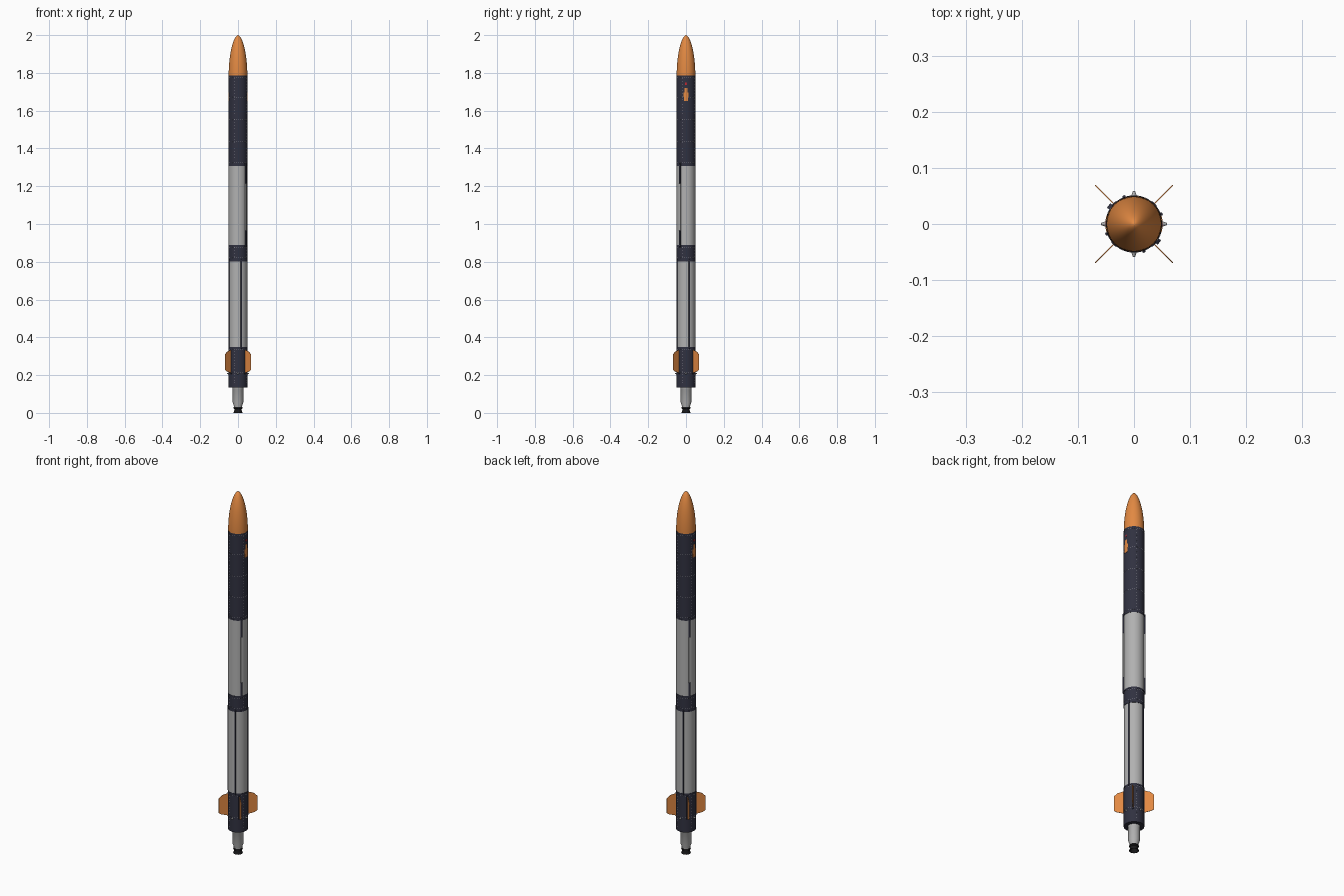
import bpy, bmesh, math
from mathutils import Matrix, Vector

cube = bpy.data.objects.get("Cube")
if cube:
    bpy.data.objects.remove(cube)


def material(name, rgb):
    m = bpy.data.materials.new(name)
    m.use_nodes = True
    m.diffuse_color = (*rgb, 1)
    m.node_tree.nodes["Principled BSDF"].inputs["Base Color"].default_value = (*rgb, 1)
    return m


ORANGE = material("orange", (0.76, 0.25, 0.055))
NAVY = material("dark navy", (0.03, 0.031, 0.052))
GREY = material("light grey", (0.44, 0.44, 0.44))
BLACK = material("black", (0.01, 0.01, 0.011))
WHITE = material("rivet white", (0.6, 0.6, 0.6))
RED = material("red", (0.55, 0.02, 0.03))
R = 0.05  # body radius


def finish(name, bm, mat, smooth=False):
    bmesh.ops.recalc_face_normals(bm, faces=bm.faces)
    mesh = bpy.data.meshes.new(name)
    bm.to_mesh(mesh)
    bm.free()
    mesh.materials.append(mat)
    ob = bpy.data.objects.new(name, mesh)
    bpy.context.collection.objects.link(ob)
    if smooth:
        bpy.ops.object.select_all(action='DESELECT')
        ob.select_set(True)
        bpy.context.view_layer.objects.active = ob
        bpy.ops.object.shade_smooth_by_angle(angle=math.radians(35))
    return ob


def lathe(name, profile, mat, sides=48):
    """Revolve (radius, height) points around the z axis."""
    bm = bmesh.new()
    verts = [bm.verts.new((r, 0, z)) for r, z in profile]
    edges = [bm.edges.new(pair) for pair in zip(verts, verts[1:])]
    bmesh.ops.spin(bm, geom=verts + edges, cent=(0, 0, 0), axis=(0, 0, 1),
                   angle=math.tau, steps=sides)
    bmesh.ops.remove_doubles(bm, verts=bm.verts, dist=1e-5)
    return finish(name, bm, mat, True)


def tube(name, z0, z1, r, mat):
    return lathe(name, [(0, z0), (r, z0), (r, z1), (0, z1)], mat)


def arc_plate(bm, angle, width, z0, z1, height, bevel=0.0, steps=4):
    """Curved plate on the hull, centred on an angle in degrees."""
    a = math.radians(angle)
    rows = []
    for i in range(steps + 1):
        t = a + (i / steps - 0.5) * width / R
        c, s = math.cos(t), math.sin(t)
        rows.append([bm.verts.new((r * c, r * s, z)) for r, z in (
            (R - 0.002, z0), (R + height, z0 + bevel),
            (R + height, z1 - bevel), (R - 0.002, z1))])
    for p, q in zip(rows, rows[1:]):
        for k in range(4):
            bm.faces.new((p[k], p[(k + 1) % 4], q[(k + 1) % 4], q[k]))
    bm.faces.new(rows[0])
    bm.faces.new(rows[-1])


def plates(name, angles, mat, *args, **kw):
    bm = bmesh.new()
    for a in angles:
        arc_plate(bm, a, *args, **kw)
    return finish(name, bm, mat)


# Hull sections, bottom to top
tube("aft_skirt", 0.135, 0.35, R, NAVY)
tube("lower_tank", 0.35, 0.805, R - 0.0005, GREY)
tube("interstage", 0.805, 0.89, R, NAVY)
tube("upper_tank", 0.89, 1.31, R - 0.0005, GREY)
tube("payload_section", 1.31, 1.787, R, NAVY)

# Thin collars at the section joints
for i, z in enumerate((0.345, 0.805, 0.885, 1.31)):
    tube(f"joint_collar_{i + 1}", z - 0.003, z + 0.003, R + 0.001, NAVY)

# Nose cone with rounded tip
nose = [(0, 1.785)]
for i in range(25):
    t = math.sin(math.pi / 2 * i / 24)
    nose.append((0.0495 * (1 - t * t) ** 0.58 if i < 24 else 0, 1.785 + 0.215 * t))
lathe("nose_cone", nose, ORANGE)

# Engine shroud and nozzle
lathe("engine_shroud", [(0, 0.14), (0.03, 0.14), (0.03, 0.125), (0.028, 0.122),
                        (0.028, 0.055), (0.021, 0.035), (0.021, 0.028), (0, 0.028)], GREY)
lathe("nozzle", [(0, 0.03), (0.023, 0.03), (0.024, 0.024), (0.019, 0.02),
                 (0.019, 0.014), (0.024, 0), (0.021, 0), (0.012, 0.02), (0, 0.022)], BLACK)

# Four fins on the diagonals
for i in range(4):
    bm = bmesh.new()
    outline = [(0.047, 0.21), (0.085, 0.22), (0.098, 0.228),
               (0.098, 0.308), (0.08, 0.325), (0.047, 0.335)]
    face = bm.faces.new([bm.verts.new((r, -0.001, z)) for r, z in outline])
    top = bmesh.ops.extrude_face_region(bm, geom=[face])["geom"]
    bmesh.ops.translate(bm, vec=(0, 0.002, 0),
                        verts=[v for v in top if isinstance(v, bmesh.types.BMVert)])
    bm.transform(Matrix.Rotation(math.radians(45 + 90 * i), 4, 'Z'))
    finish(f"fin_{i + 1}", bm, ORANGE)
diagonals = [45 + 90 * i for i in range(4)]
plates("fin_roots", diagonals, NAVY, 0.010, 0.205, 0.34, 0.002, 0.003)

# Cable raceways
quarter = [290 + 90 * i for i in range(4)]
plates("lower_raceways", quarter, NAVY, 0.005, 0.34, 0.815, 0.004, 0.004)
plates("upper_raceways", (-36, 144), GREY, 0.007, 0.96, 1.22, 0.005)
plates("raceway_lower_caps", (-36, 144), NAVY, 0.009, 0.875, 0.97, 0.006, 0.006)
plates("raceway_upper_caps", (-36, 144), NAVY, 0.009, 1.21, 1.325, 0.006, 0.006)

# Small pointed thruster pods around the skirt
bm = bmesh.new()
for i in range(4):
    pod = Matrix.Rotation(math.radians(90 * i), 4, 'Z') @ \
        Matrix.Translation((R + 0.003, 0, 0.208)) @ Matrix.Rotation(math.pi / 2, 4, 'Y')
    bmesh.ops.create_cone(bm, cap_ends=True, segments=10, radius1=0.006,
                          radius2=0.002, depth=0.011, matrix=pod)
finish("thruster_pods", bm, GREY, True)

# Plain painted patches on both sides
sides = (0, 180)
for name, mat, w, z0, z1 in (("patch_lower", ORANGE, 0.022, 1.65, 1.672),
                             ("patch_middle", ORANGE, 0.028, 1.672, 1.695),
                             ("patch_upper", ORANGE, 0.014, 1.695, 1.72),
                             ("patch_marker", RED, 0.009, 1.737, 1.748)):
    plates(name, sides, mat, w, z0, z1, 0.0012)

# Rivet rings and vertical rivet rows
bm = bmesh.new()
for z in (0.215, 0.335, 0.82, 0.875, 1.322, 1.435, 1.55, 1.67, 1.775):
    for k in range(28):
        arc_plate(bm, k * 360 / 28 + 4, 0.0024, z, z + 0.0024, 0.0008, steps=1)
for a in [246 + 90 * i for i in range(4)]:
    for z0, z1 in ((0.15, 0.33), (0.82, 0.88), (1.33, 1.775)):
        n = int((z1 - z0) / 0.015)
        for k in range(n):
            z = z0 + (z1 - z0) * (k + 0.5) / n
            arc_plate(bm, a, 0.0024, z, z + 0.0024, 0.0008, steps=1)
finish("rivets", bm, WHITE)
